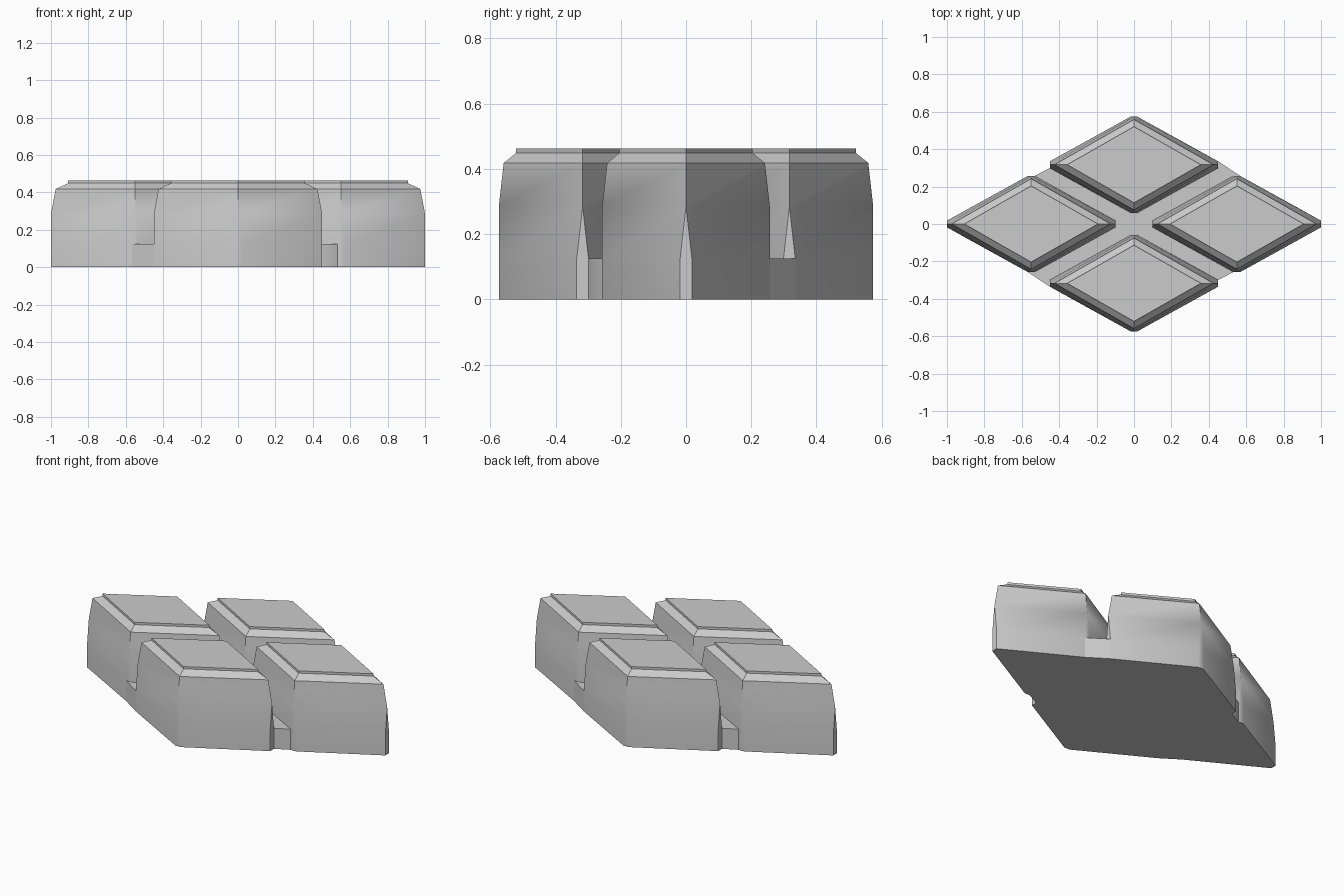
import bpy
import bmesh
from math import radians

default = bpy.data.objects.get("Cube")
if default:
    bpy.data.objects.remove(default, do_unlink=True)

# One plain grey for everything
grey = bpy.data.materials.new("light_grey")
grey.use_nodes = True
grey.diffuse_color = (0.6, 0.6, 0.6, 1)
grey.node_tree.nodes["Principled BSDF"].inputs["Base Color"].default_value = (0.6, 0.6, 0.6, 1)


def diamond(a, b, cut):
    """Rhombus outline with half sizes a and b and flat-cut corners."""
    return [(a, -cut), (a, cut), (cut, b), (-cut, b),
            (-a, cut), (-a, -cut), (-cut, -b), (cut, -b)]


def stack(name, rings, location=(0, 0, 0)):
    """Closed solid from a list of (outline, height) rings."""
    bm = bmesh.new()
    loops = [[bm.verts.new((x, y, z)) for x, y in outline] for outline, z in rings]
    n = len(loops[0])
    for low, high in zip(loops, loops[1:]):
        for i in range(n):
            j = (i + 1) % n
            bm.faces.new((low[i], low[j], high[j], high[i]))
    bm.faces.new(loops[0][::-1])
    bm.faces.new(loops[-1])
    # Uncut corners collapse to single points
    bmesh.ops.remove_doubles(bm, verts=bm.verts, dist=0.0005)
    bmesh.ops.recalc_face_normals(bm, faces=bm.faces)
    mesh = bpy.data.meshes.new(name)
    bm.to_mesh(mesh)
    bm.free()
    mesh.materials.append(grey)
    obj = bpy.data.objects.new(name, mesh)
    bpy.context.collection.objects.link(obj)
    obj.location = location
    bpy.ops.object.select_all(action='DESELECT')
    obj.select_set(True)
    bpy.context.view_layer.objects.active = obj
    bpy.ops.object.shade_smooth_by_angle(angle=radians(35))
    return obj


# Block profile: half width, half depth, corner cut, height
CUT = 0.018
profile = [(0.45, 0.257, CUT, 0), (0.45, 0.257, CUT, 0.125),
           (0.45, 0.257, 0, 0.285), (0.425, 0.242, 0, 0.418),
           (0.358, 0.204, 0, 0.449), (0.358, 0.204, 0, 0.463)]
rings = [(diamond(a, b, c), z) for a, b, c, z in profile]

# Four blocks
DX, DY = 0.55, 0.317
for name, x, y in (("left_block", DX, 0), ("right_block", -DX, 0),
                   ("back_block", 0, DY), ("front_block", 0, -DY)):
    stack(name, rings, (x, y, 0))

# Base web filling the gaps, notched at two opposite corners
outer = [(0.45, DY + CUT), (DX + CUT, 0.257)]
inner = [(0.45, DY - CUT), (DX - CUT, 0.257)]
half = [(x, -y) for x, y in inner] + outer[::-1]
outline = half + [(-x, -y) for x, y in half]
stack("base_web", [(outline, 0), (outline, 0.125)])
